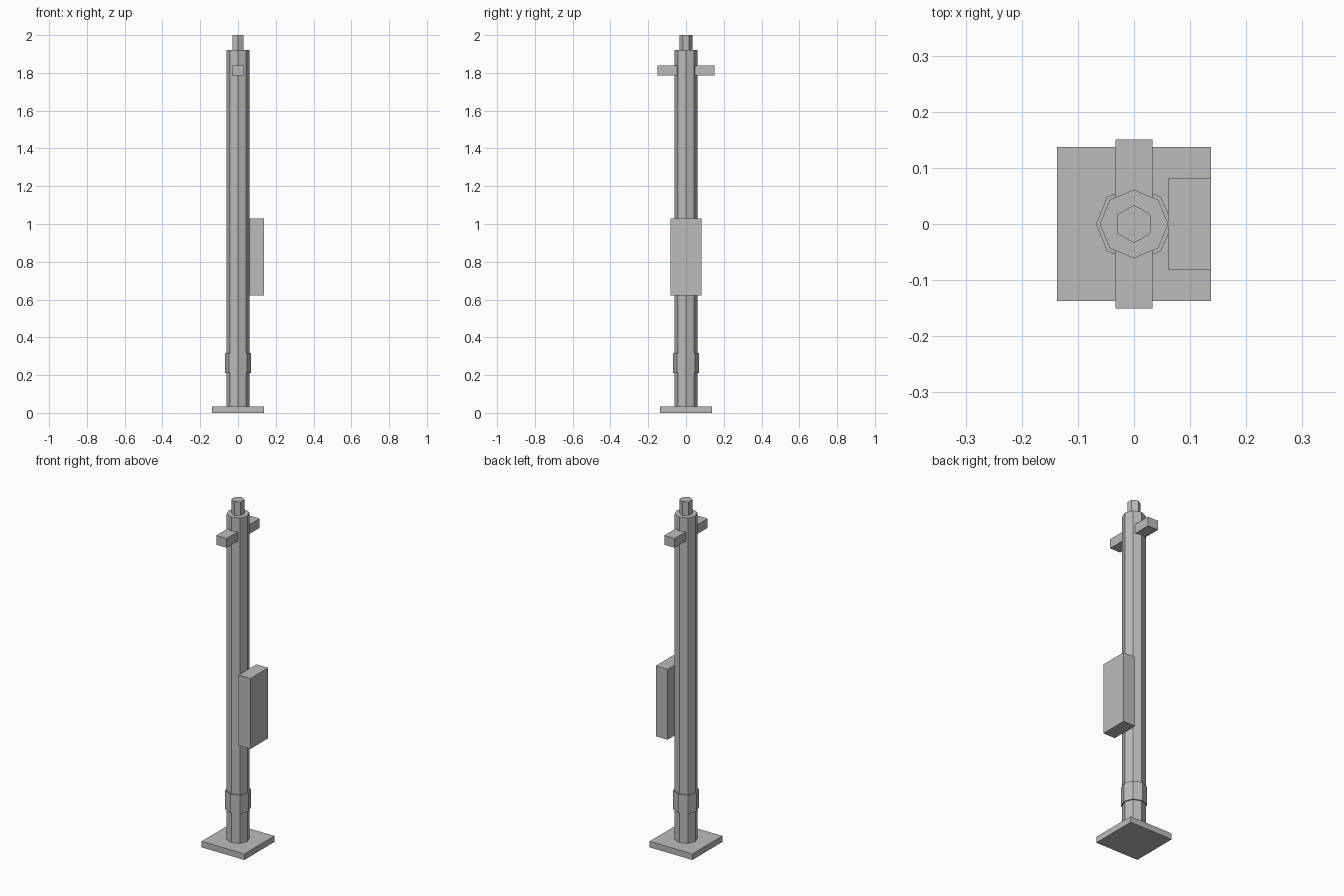
import bpy
import math

cube = bpy.data.objects.get("Cube")
if cube:
    bpy.data.objects.remove(cube, do_unlink=True)

# Single grey material
grey = bpy.data.materials.new("plain grey")
grey.use_nodes = True
colour = (0.5, 0.5, 0.5, 1)
grey.diffuse_color = colour
grey.node_tree.nodes["Principled BSDF"].inputs["Base Color"].default_value = colour


def finish(name):
    obj = bpy.context.object
    obj.name = name
    obj.data.name = name
    obj.data.materials.append(grey)
    return obj


def box(name, x, y, z):
    """Box spanning the given (low, high) ranges."""
    spans = (x, y, z)
    bpy.ops.mesh.primitive_cube_add(size=1, location=[(a + b) / 2 for a, b in spans])
    obj = finish(name)
    for v in obj.data.vertices:
        v.co = [c * (b - a) for c, (a, b) in zip(v.co, spans)]
    return obj


def prism(name, sides, radius, low, high):
    """Upright prism with a corner on the +y axis."""
    bpy.ops.mesh.primitive_cylinder_add(vertices=sides, radius=radius,
                                        depth=high - low,
                                        location=(0, 0, (low + high) / 2))
    return finish(name)


# Ground plate, column, collar and top cap
box("base_plate", (-0.137, 0.137), (-0.137, 0.137), (0, 0.035))
prism("column", 8, 0.061, 0.035, 1.92)
prism("collar", 8, 0.068, 0.21, 0.318)
prism("top_cap", 6, 0.034, 1.92, 2.0)

# Control box on the left side
box("side_box", (0.061, 0.137), (-0.081, 0.081), (0.622, 1.03))

# Short arms at front and back, rooted inside the column
box("front_arm", (-0.033, 0.033), (-0.151, -0.04), (1.786, 1.84))
box("back_arm", (-0.033, 0.033), (0.04, 0.151), (1.786, 1.84))
